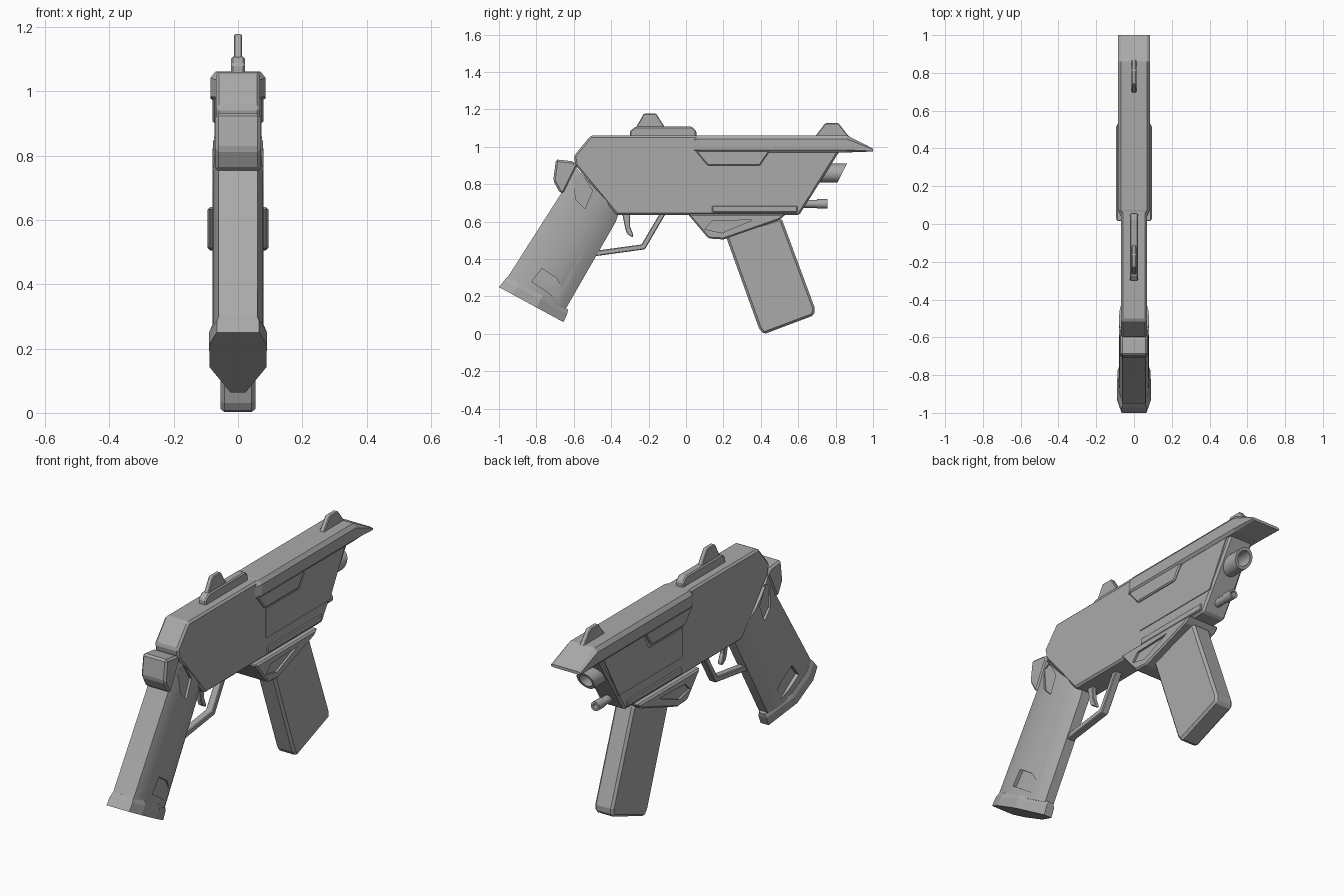
import bpy, bmesh, math
from mathutils import Vector

if "Cube" in bpy.data.objects:
    bpy.data.objects.remove(bpy.data.objects["Cube"])

GREY = (0.4, 0.4, 0.4, 1)
metal = bpy.data.materials.new("grey_metal")
metal.use_nodes = True
metal.diffuse_color = GREY
for node in metal.node_tree.nodes:
    if node.type == "BSDF_PRINCIPLED":
        node.inputs["Base Color"].default_value = GREY


def loft(name, rings, bevel=0, smooth=False):
    """Skin a list of equal-length point rings and cap both ends."""
    bm = bmesh.new()
    rows = [[bm.verts.new(p) for p in ring] for ring in rings]
    n = len(rows[0])
    for a, b in zip(rows, rows[1:]):
        for i in range(n):
            j = (i + 1) % n
            bm.faces.new((a[i], a[j], b[j], b[i]))
    bm.faces.new(rows[0])
    bm.faces.new(rows[-1])
    bmesh.ops.recalc_face_normals(bm, faces=bm.faces)
    mesh = bpy.data.meshes.new(name)
    bm.to_mesh(mesh)
    bm.free()
    mesh.materials.append(metal)
    if smooth:
        mesh.shade_smooth()
        mesh.set_sharp_from_angle(angle=math.radians(32))
    obj = bpy.data.objects.new(name, mesh)
    bpy.context.collection.objects.link(obj)
    if bevel:
        mod = obj.modifiers.new("chamfer", "BEVEL")
        mod.width = bevel
        mod.segments = 1
        mod.limit_method = "ANGLE"
    return obj


def slab(name, profile, x0, x1, bevel=0):
    """Side profile of (y, z) points pushed out between two x values."""
    return loft(name, [[(x, y, z) for y, z in profile] for x in (x0, x1)], bevel)


def prism(name, profile, half, bevel=0):
    return slab(name, profile, -half, half, bevel)


def pair(name, profile, x0, x1, bevel=0):
    return [slab(side + name, profile, s * x0, s * x1, bevel)
            for side, s in (("left_", 1), ("right_", -1))]


def carve(obj, cutters):
    """Cut shapes out of an object and discard the cutters."""
    for c in cutters:
        c.hide_render = True
        mod = obj.modifiers.new("cut", "BOOLEAN")
        mod.operation = "DIFFERENCE"
        mod.solver = "EXACT"
        mod.object = c
    deps = bpy.context.evaluated_depsgraph_get()
    mesh = bpy.data.meshes.new_from_object(obj.evaluated_get(deps))
    obj.modifiers.clear()
    obj.data = mesh
    for c in cutters:
        bpy.data.objects.remove(c)


def grip_ring(rear, front, widths):
    """Symmetric cross-section from rear to front, widths as (t, half width)."""
    r, f = Vector((0, *rear)), Vector((0, *front))
    side = [r.lerp(f, t) + Vector((w, 0, 0)) for t, w in widths]
    return side + [Vector((-p.x, p.y, p.z)) for p in reversed(side)]


def tube(name, radius, bore, z, start, end, depth, slant=0, sides=24):
    """Hollow round bar along y with an optionally slanted mouth."""
    def ring(rad, y, k):
        pts = []
        for i in range(sides):
            a = math.tau * i / sides
            dz = rad * math.sin(a)
            pts.append((rad * math.cos(a), y + k * dz, z + dz))
        return pts
    return loft(name, [ring(radius, start, 0), ring(radius, end, slant),
                       ring(bore, end, slant), ring(bore, end - depth, 0)], smooth=True)


# Receiver
prism("receiver", [(-.51, 1.06), (-.60, .95), (-.59, .90), (-.37, .635),
                   (.605, .635), (.82, .975), (.82, 1.04), (.10, 1.06)], .069, .01)

# Top rail with sloped nose
rail = []
for y, low, high, half in ((.04, .97, 1.055, .069), (.075, .97, 1.062, .086),
                           (.86, .97, 1.062, .086), (1.0, .975, .99, .086)):
    h = high - low
    side = [(half - .016, high), (half, high - .22 * h),
            (half, low + .15 * h), (half - .012, low)]
    rail.append([(x, y, z) for x, z in side] + [(-x, y, z) for x, z in reversed(side)])
loft("top_rail", rail)

# Raised panels on the receiver sides
pair("upper_panel", [(.05, .98), (.115, .90), (.395, .90), (.45, .98)], .06, .079, .006)
pair("side_panel", [(.13, .89), (.41, .89), (.46, .975), (.79, .975),
                    (.66, .735), (.13, .735)], .06, .073)
pair("lower_strip", [(.14, .685), (.595, .685), (.595, .65), (.14, .65)], .06, .076, .004)

# Grip with recesses
SECTION = [(0, .060), (.05, .066), (.2, .077), (.4, .080), (.58, .077),
           (.75, .066), (.9, .046), (1, .026)]
grip = loft("grip", [grip_ring(r, f, SECTION) for r, f in (
    ((-.965, .285), (-.645, .13)), ((-.665, .755), (-.375, .60)),
    ((-.60, .90), (-.36, .645)))], smooth=True)
carve(grip,
      pair("upper_cut", [(-.60, .84), (-.555, .855), (-.50, .765),
                         (-.54, .67), (-.59, .72)], .066, .12)
      + pair("lower_cut", [(-.825, .28), (-.77, .35), (-.69, .295),
                           (-.67, .255), (-.67, .175)], .060, .12))
grip.data.set_sharp_from_angle(angle=math.radians(32))

# Grip cap behind the receiver
prism("grip_cap", [(-.695, .933), (-.60, .922), (-.58, .90), (-.655, .75),
                   (-.675, .755), (-.71, .82)], .071, .012)

# Pommel
BUTT = [(0, .066), (.2, .090), (.58, .088), (1, .023)]
SLIM = [(t, w - .008) for t, w in BUTT]
loft("pommel", [grip_ring((-.955, .305), (-.63, .13), SLIM),
                grip_ring((-.972, .286), (-.635, .108), BUTT),
                grip_ring((-1.0, .25), (-.655, .063), BUTT)])

# Trigger and guard
prism("trigger_guard", [(-.49, .415), (-.22, .452), (-.11, .64), (-.142, .64),
                        (-.238, .478), (-.48, .445)], .02, .004)
prism("trigger", [(-.34, .64), (-.325, .565), (-.315, .535), (-.285, .515),
                  (-.282, .53), (-.298, .57), (-.30, .64)], .013, .003)

# Magazine well with triangular recesses
well = prism("magazine_well", [(.01, .64), (.12, .51), (.20, .505), (.50, .61),
                               (.535, .64)], .095, .008)
carve(well, pair("well_cut", [(.10, .56), (.14, .603), (.36, .61), (.19, .54)], .084, .13))

# Magazine
prism("magazine", [(.21, .53), (.51, .62), (.688, .14), (.686, .10),
                   (.415, -.002), (.39, .03)], .054, .012)

# Barrel and lower rod
tube("barrel", .05, .035, .86, .55, .835, .10, slant=.5)
tube("lower_rod", .021, .012, .695, .5, .715, .02, sides=12)
tube("rod_tip", .025, .014, .695, .70, .757, .03, sides=12)

# Sights
prism("rear_sight_base", [(-.30, 1.05), (-.30, 1.085), (-.27, 1.108), (.03, 1.108),
                          (.055, 1.085), (.055, 1.05)], .022, .006)
prism("rear_sight", [(-.27, 1.10), (-.225, 1.178), (-.16, 1.178), (-.11, 1.10)], .013, .004)
prism("front_sight", [(.69, 1.055), (.745, 1.127), (.815, 1.127), (.875, 1.05)], .013, .004)
